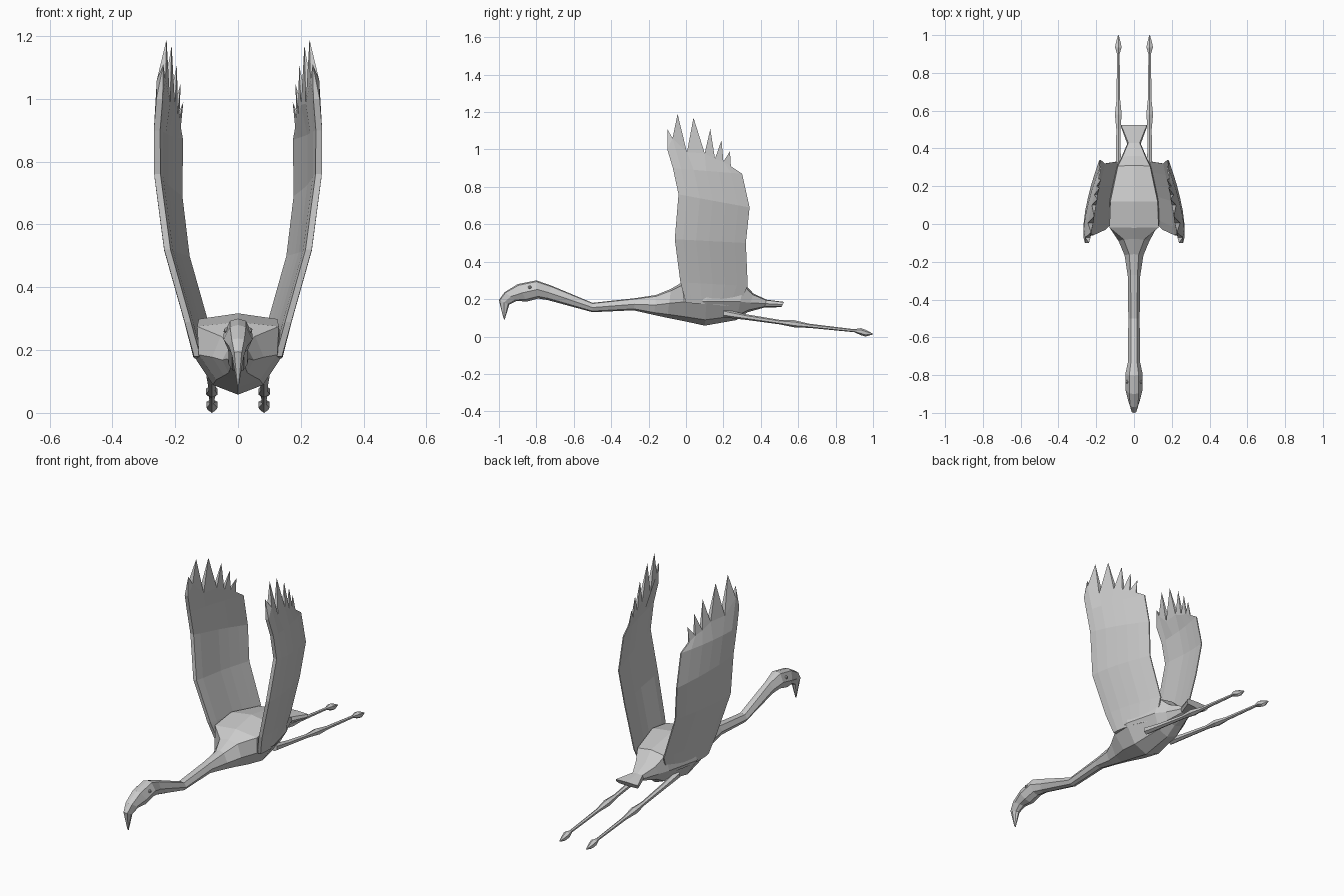
import bpy, bmesh, math
from mathutils import Vector

if "Cube" in bpy.data.objects:
    bpy.data.objects.remove(bpy.data.objects["Cube"])


def finish(name, bm):
    bmesh.ops.remove_doubles(bm, verts=bm.verts, dist=0.0005)
    bmesh.ops.recalc_face_normals(bm, faces=bm.faces)
    me = bpy.data.meshes.new(name)
    bm.to_mesh(me)
    bm.free()
    ob = bpy.data.objects.new(name, me)
    bpy.context.collection.objects.link(ob)
    return ob


def skin(rings, cap_end=True):
    """Bridge closed rings of points with quads; returns bmesh and last ring."""
    bm = bmesh.new()
    vs = [[bm.verts.new(p) for p in r] for r in rings]
    n = len(vs[0])
    for a, b in zip(vs, vs[1:]):
        for i in range(n):
            j = (i + 1) % n
            bm.faces.new((a[i], a[j], b[j], b[i]))
    bm.faces.new(vs[0])
    if cap_end:
        bm.faces.new(vs[-1])
    return bm, vs[-1]


# Body, neck, head and tail: top y,z / bottom y,z / half widths top, middle, low
sections = [
    (-.977, .10, -.97, .088, .003, .004, .003),
    (-1.0, .195, -.945, .17, .012, .019, .012),
    (-.97, .237, -.905, .19, .02, .03, .02),
    (-.90, .28, -.85, .187, .025, .046, .03),
    (-.80, .30, -.79, .203, .025, .046, .028),
    (-.72, .272, -.74, .195, .015, .032, .02),
    (-.50, .18, -.50, .13, .016, .03, .018),
    (-.27, .205, -.28, .14, .018, .033, .022),
    (-.16, .222, -.17, .115, .025, .05, .03),
    (-.08, .255, -.10, .10, .055, .082, .045),
    (-.02, .29, .00, .08, .13, .125, .07),
    (.12, .317, .10, .058, .125, .145, .08),
    (.31, .285, .27, .088, .085, .10, .06),
    (.36, .23, .33, .13, .06, .07, .05),
    (.43, .197, .42, .155, .03, .036, .025),
    (.525, .185, .51, .157, .068, .07, .06),
]
rings = []
for yt, zt, yb, zb, wt, wm, wl in sections:
    top, bot = Vector((0, yt, zt)), Vector((0, yb, zb))
    half = [(0, 1), (wt, .93), (wm, .5), (wl, .12), (0, 0)]
    outline = half + [(-w, f) for w, f in half[3:0:-1]]
    rings.append([bot.lerp(top, f) + Vector((w, 0, 0)) for w, f in outline])
finish("body", skin(rings)[0])

# Wings: leading point and trailing point of each chord, root to hand
chords = [
    ((.13, .0, .18), (.08, .28, .16)),
    ((.16, -.03, .29), (.092, .33, .27)),
    ((.225, -.06, .52), (.157, .32, .50)),
    ((.257, -.04, .76), (.18, .34, .69)),
    ((.258, -.07, .90), (.178, .30, .87)),
]
valleys = [(-.10, 1.0), (-.072, 1.06), (.005, .985), (.10, .98),
           (.155, .95), (.20, .935), (.24, .91)]
tips = [(-.10, 1.11), (-.045, 1.19), (.04, 1.17), (.13, 1.11), (.19, 1.05), (.235, .99)]
thick = [.010, .014, .014, .011, .009, .006, .003]
steps = [0, .12, .3, .48, .66, .84, 1]


def tip_x(y):
    return .25 - .065 * (y + .1) / .34


def wing(name, s):
    rows = [[Vector(a).lerp(Vector(b), t) for t in steps] for a, b in chords]
    for r in rows:
        for p, t in zip(r, steps):
            p.x += .012 * math.sin(math.pi * t)
    rows.append([Vector((tip_x(y), y, z)) for y, z in valleys])
    rings = []
    for r in rows:
        outer = [(s * (p.x + h), p.y, p.z) for p, h in zip(r, thick)]
        inner = [(s * (p.x - h), p.y, p.z) for p, h in zip(r, thick)]
        rings.append(outer + inner[::-1])
    bm, last = skin(rings, cap_end=False)
    # flight feathers: one pointed spike per chord segment
    for i, (y, z) in enumerate(tips):
        apex = bm.verts.new((s * (tip_x(y) - .012), y, z))
        quad = [last[i], last[i + 1], last[12 - i], last[13 - i]]
        for k in (0, 2):
            bm.faces.new((quad[k], quad[k + 1], apex))
        if i == 0:
            bm.faces.new((quad[3], quad[0], apex))
        else:
            bm.faces.new((quad[3], quad[0], apex))
        bm.faces.new((quad[1], quad[2], apex))
    finish(name, bm)


# Legs: y, z, half width, half height along the trailing leg
leg_path = [
    (.20, .125, .02, .022), (.32, .104, .016, .015), (.50, .077, .012, .012),
    (.58, .068, .021, .019), (.66, .057, .011, .011), (.90, .031, .008, .008),
    (.935, .026, .02, .019), (.96, .018, .015, .018), (1.0, .013, .002, .002),
]


def leg(name, s):
    rings = [[(s * .083 + w * math.cos(a), y, z + h * math.sin(a))
              for a in [k * math.tau / 6 + math.pi / 6 for k in range(6)]]
             for y, z, w, h in leg_path]
    finish(name, skin(rings)[0])


for side, s in (("left", -1), ("right", 1)):
    wing(side + "_wing", s)
    leg(side + "_leg", s)
    # Eye
    bm = bmesh.new()
    bmesh.ops.create_icosphere(bm, subdivisions=1, radius=.01)
    bmesh.ops.translate(bm, verts=bm.verts, vec=(s * .037, -.835, .263))
    finish(side + "_eye", bm)
